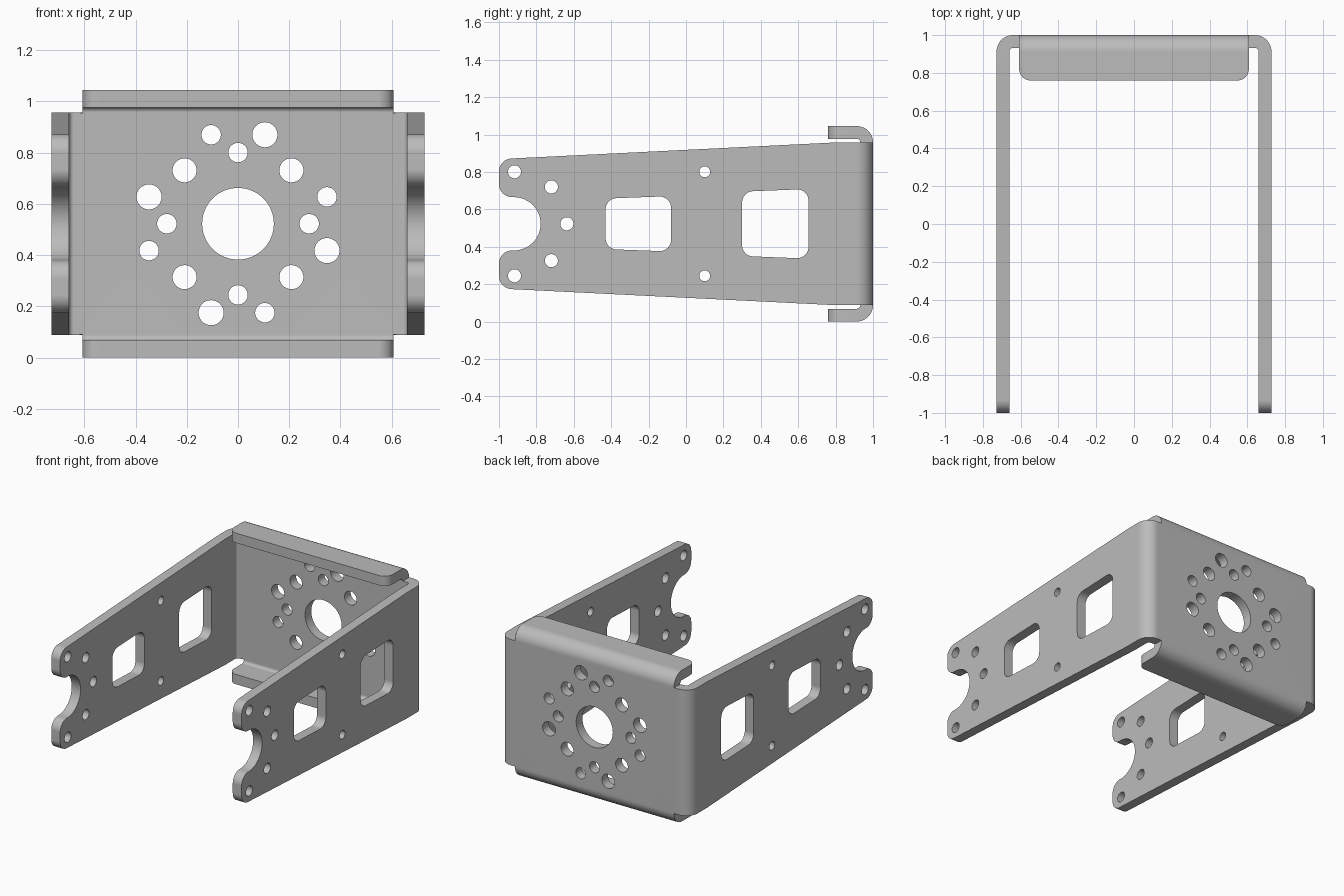
import bpy, bmesh
from math import sin, cos, tan, pi, radians
from mathutils import Vector

cube = bpy.data.objects.get("Cube")
if cube:
    bpy.data.objects.remove(cube)

HALF_W, MID_Z = 0.728, 0.5225      # outer half width, mid height
SHEET, BEND = 0.068, 0.0875        # sheet thickness, outer bend radius
PLATE_H = MID_Z - BEND             # half height of the back plate
FLANGE_W = 0.608

bm = bmesh.new()


def rounded(corners, steps=10):
    """Polygon outline from (u, v, fillet radius) corners."""
    out = []
    for i, (u, v, r) in enumerate(corners):
        p = Vector((u, v))
        if r == 0:
            out.append(p)
            continue
        a = (Vector(corners[i - 1][:2]) - p).normalized()
        b = (Vector(corners[(i + 1) % len(corners)][:2]) - p).normalized()
        half = a.angle(b) / 2
        centre = p + (a + b).normalized() * r / sin(half)
        start = p + a * r / tan(half) - centre
        end = p + b * r / tan(half) - centre
        for k in range(steps + 1):
            q = centre + start.lerp(end, k / steps).normalized() * r
            if not out or (q - out[-1]).length > 1e-4:
                out.append(q)
    return out


def circle(u, v, r, n=32):
    return [Vector((u + r * cos(2 * pi * k / n), v + r * sin(2 * pi * k / n))) for k in range(n)]


def sheet(loops, place):
    """Fill an outline with holes; place maps (u, v) to 3D."""
    edges = []
    for loop in loops:
        vs = [bm.verts.new(place(*p)) for p in loop]
        edges += [bm.edges.new((vs[i - 1], vs[i])) for i in range(len(vs))]
    bmesh.ops.triangle_fill(bm, edges=edges, use_beauty=True)


def bend(place, half, steps=12):
    """Quarter-round strip; place maps (outward, y, along) to 3D."""
    rows = []
    for k in range(steps + 1):
        a = pi / 2 * k / steps
        rows.append([bm.verts.new(place(BEND * sin(a), 1 - BEND + BEND * cos(a), t))
                     for t in (-half, half)])
    for (a, b), (c, d) in zip(rows, rows[1:]):
        bm.faces.new((a, b, d, c))


# Back plate with its four-fold hole pattern
e = HALF_W - BEND
outline = [Vector(p) for p in ((-e, -PLATE_H), (-FLANGE_W, -PLATE_H), (FLANGE_W, -PLATE_H),
                               (e, -PLATE_H), (e, PLATE_H), (FLANGE_W, PLATE_H),
                               (-FLANGE_W, PLATE_H), (-e, PLATE_H))]
holes = [circle(0, 0, 0.14, 64)]
for quarter in range(4):
    for dist, deg, r in ((0.278, 0, 0.038), (0.363, 16.8, 0.038),
                         (0.295, 45, 0.047), (0.363, -16.8, 0.049)):
        a = radians(deg + 90 * quarter)
        holes.append(circle(dist * cos(a), dist * sin(a), r))
sheet([outline] + holes, lambda u, v: (u, 1, MID_Z + v))


# Arm outline with front notch, bolt holes and two tapered windows
def mirrored(upper):
    return rounded(upper + [(u, -v, r) for u, v, r in reversed(upper)])


arm = [mirrored([(1 - BEND, PLATE_H, 0), (0.8, PLATE_H, 0), (-1, 0.346, 0.07),
                 (-1, 0.1425, 0.07), (-0.777, 0.1425, 0.1425)]),
       mirrored([(-0.08, 0.148, 0.06), (-0.43, 0.135, 0.06)]),
       mirrored([(0.655, 0.186, 0.06), (0.3, 0.172, 0.06)]),
       circle(-0.637, 0, 0.035)]
for s in (-1, 1):
    arm += [circle(-0.917, s * 0.278, 0.035), circle(-0.72, s * 0.197, 0.035),
            circle(0.1, s * 0.278, 0.029)]

# Both arms and both flanges, each joined to the back plate by a bend
tongue = rounded([(-FLANGE_W, 1 - BEND, 0), (-FLANGE_W, 0.76, 0.06),
                  (FLANGE_W, 0.76, 0.06), (FLANGE_W, 1 - BEND, 0)])
for s in (-1, 1):
    sheet(arm, lambda u, v: (s * HALF_W, u, MID_Z + v))
    bend(lambda o, y, t: (s * (e + o), y, MID_Z + t), PLATE_H)
    sheet([tongue], lambda u, v: (u, v, MID_Z + s * MID_Z))
    bend(lambda o, y, t: (t, y, MID_Z + s * (PLATE_H + o)), FLANGE_W)

# Weld the sheet and point its faces outward
bmesh.ops.remove_doubles(bm, verts=bm.verts, dist=1e-4)
bmesh.ops.recalc_face_normals(bm, faces=bm.faces)
bm.normal_update()
if sum(f.normal.y * f.calc_area() for f in bm.faces) < 0:
    bmesh.ops.reverse_faces(bm, faces=bm.faces)
mesh = bpy.data.meshes.new("bent_sheet_bracket")
bm.to_mesh(mesh)
bm.free()
bracket = bpy.data.objects.new("bent_sheet_bracket", mesh)
bpy.context.collection.objects.link(bracket)

# Plain grey metal
grey = bpy.data.materials.new("grey_metal")
grey.use_nodes = True
colour = (0.5, 0.5, 0.5, 1)
grey.diffuse_color = colour
grey.node_tree.nodes["Principled BSDF"].inputs["Base Color"].default_value = colour
mesh.materials.append(grey)

# Thickness and shading
bpy.ops.object.select_all(action='DESELECT')
bracket.select_set(True)
bpy.context.view_layer.objects.active = bracket
solid = bracket.modifiers.new("thickness", 'SOLIDIFY')
solid.thickness = SHEET
solid.offset = -1
solid.use_even_offset = True
solid.use_quality_normals = True
bpy.ops.object.modifier_apply(modifier=solid.name)
bpy.ops.object.shade_smooth_by_angle(angle=radians(30))
weighted = bracket.modifiers.new("flat_plate_normals", 'WEIGHTED_NORMAL')
weighted.keep_sharp = True
